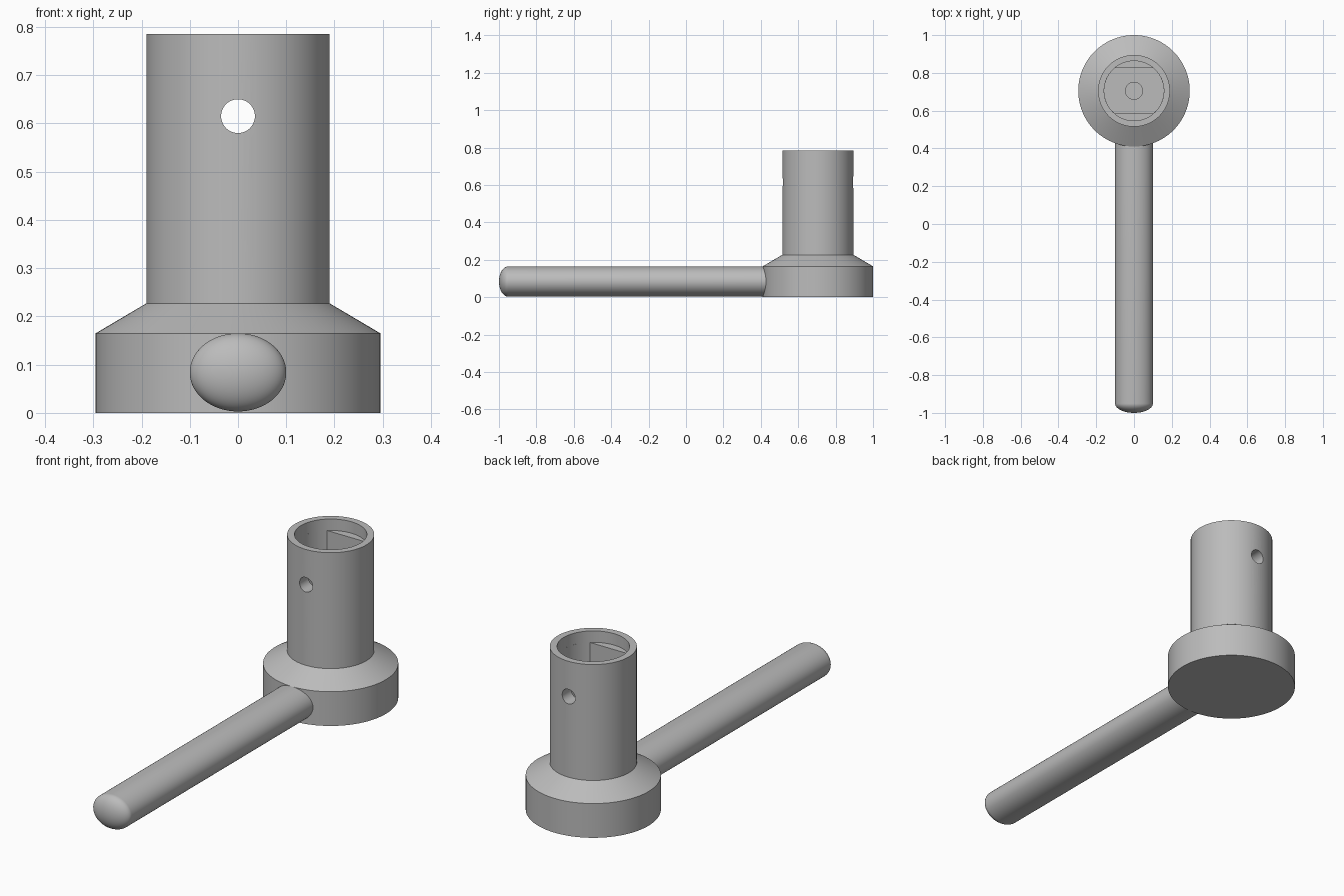
import bpy, bmesh, math
from mathutils import Matrix, Vector

cube = bpy.data.objects.get("Cube")
if cube:
    bpy.data.objects.remove(cube, do_unlink=True)

SEG = 96
AXIS_Y = 0.705          # socket axis position
BORE, FLAT = 0.158, 0.12

grey = bpy.data.materials.new("satin grey")
grey.use_nodes = True
colour = (0.5, 0.5, 0.5, 1)
grey.diffuse_color = colour
grey.node_tree.nodes["Principled BSDF"].inputs["Base Color"].default_value = colour


def make(name, bm, location=(0, 0, 0)):
    bmesh.ops.recalc_face_normals(bm, faces=bm.faces)
    mesh = bpy.data.meshes.new(name)
    bm.to_mesh(mesh)
    bm.free()
    mesh.materials.append(grey)
    obj = bpy.data.objects.new(name, mesh)
    obj.location = location
    bpy.context.collection.objects.link(obj)
    return obj


def lathe(name, profile, location=(0, 0, 0)):
    """Revolve (radius, height) points about z; ends on the axis close the solid."""
    bm = bmesh.new()
    verts = [bm.verts.new((r, 0, z)) for r, z in profile]
    edges = [bm.edges.new(pair) for pair in zip(verts, verts[1:])]
    bmesh.ops.spin(bm, geom=verts + edges, cent=(0, 0, 0), axis=(0, 0, 1),
                   angle=math.tau, steps=SEG, use_duplicate=False)
    bmesh.ops.remove_doubles(bm, verts=bm.verts, dist=1e-5)
    return make(name, bm, location)


def activate(obj):
    bpy.ops.object.select_all(action='DESELECT')
    obj.select_set(True)
    bpy.context.view_layer.objects.active = obj


def cut(target, cutter):
    cutter.hide_render = True
    mod = target.modifiers.new("cut", 'BOOLEAN')
    mod.operation, mod.solver, mod.object = 'DIFFERENCE', 'EXACT', cutter
    activate(target)
    bpy.ops.object.modifier_apply(modifier=mod.name)
    bpy.data.objects.remove(cutter, do_unlink=True)


# Flanged socket body with a shallow round mouth
body = lathe("socket_body", [
    (0, 0), (0.295, 0), (0.295, 0.165), (0.19, 0.227), (0.19, 0.785),
    (BORE, 0.785), (BORE, 0.73), (0, 0.73)], (0, AXIS_Y, 0))

# Double-flat bore below the mouth
bm = bmesh.new()
a = math.asin(FLAT / BORE)
outline = []
for start in (0, math.pi):
    for i in range(33):
        t = start - a + 2 * a * i / 32
        outline.append(bm.verts.new((BORE * 0.999 * math.cos(t), BORE * 0.999 * math.sin(t), 0.23)))
face = bm.faces.new(outline)
top = bmesh.ops.extrude_face_region(bm, geom=[face])
bmesh.ops.translate(bm, vec=Vector((0, 0, 0.53)),
                    verts=[v for v in top["geom"] if isinstance(v, bmesh.types.BMVert)])
cut(body, make("bore_cutter", bm, (0, AXIS_Y, 0)))

# Small centre hole in the bore floor
cut(body, lathe("centre_cutter", [(0, 0.17), (0.045, 0.17), (0.045, 0.4), (0, 0.4)],
                (0, AXIS_Y, 0)))

# Cross pin hole from front to back
pin = lathe("pin_cutter", [(0, -0.3), (0.035, -0.3), (0.035, 0.3), (0, 0.3)])
pin.data.transform(Matrix.Rotation(math.pi / 2, 4, 'X'))
pin.location = (0, AXIS_Y, 0.615)
cut(body, pin)

# Oval handle with a shallow domed end
dome = [(math.sin(t), 0.95 + 0.05 * math.cos(t))
        for t in (math.pi / 2 * i / 16 for i in range(17))]
handle = lathe("handle", dome + [(1, -0.46), (0, -0.46)])
handle.data.transform(Matrix.Rotation(math.pi / 2, 4, 'X'))
handle.data.transform(Matrix.Diagonal((0.1, 1, 0.081, 1)))
handle.location.z = 0.084

for part in (body, handle):
    activate(part)
    bpy.ops.object.shade_smooth_by_angle(angle=math.radians(28))
